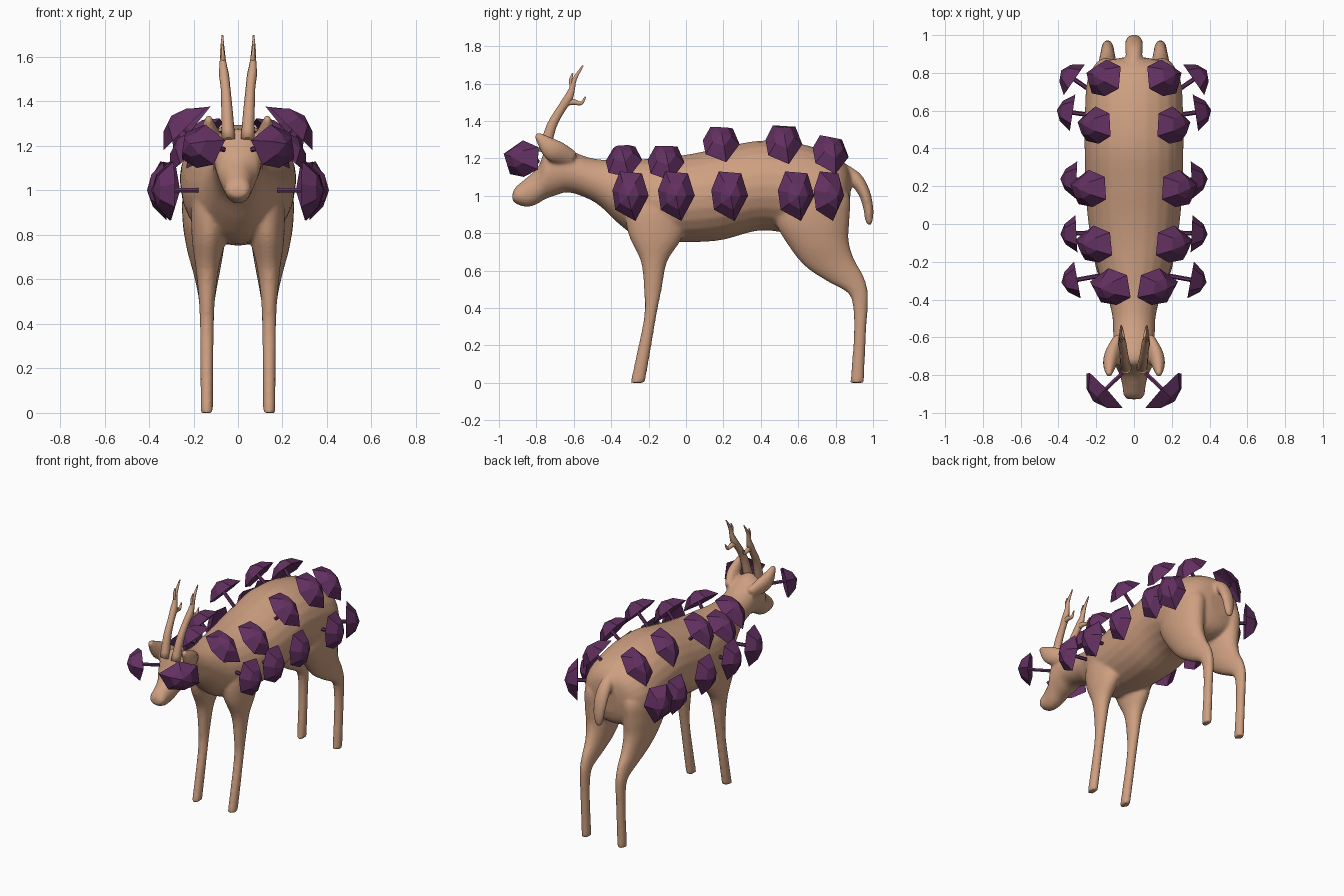
import bpy, bmesh, math
from mathutils import Vector

if "Cube" in bpy.data.objects:
    bpy.data.objects.remove(bpy.data.objects["Cube"])


def material(name, col):
    m = bpy.data.materials.new(name)
    m.diffuse_color = (*col, 1)
    m.use_nodes = True
    m.node_tree.nodes["Principled BSDF"].inputs["Base Color"].default_value = m.diffuse_color
    return m


TAN = material("tan hide", (0.62, 0.35, 0.22))
PURPLE = material("dark purple", (0.125, 0.03, 0.12))


def make(name, bm, mat, smooth):
    bmesh.ops.recalc_face_normals(bm, faces=bm.faces)
    for f in bm.faces:
        f.smooth = smooth
    me = bpy.data.meshes.new(name)
    bm.to_mesh(me)
    bm.free()
    ob = bpy.data.objects.new(name, me)
    bpy.context.collection.objects.link(ob)
    me.materials.append(mat)
    return ob


def spline(rows, sub):
    """Catmull-Rom interpolation of tuples."""
    out = []
    for i in range(len(rows) - 1):
        a, b, c, d = (rows[min(max(i + k, 0), len(rows) - 1)] for k in (-1, 0, 1, 2))
        for s in range(sub):
            t = s / sub
            out.append([q + .5 * t * (r - p + t * (2*p - 5*q + 4*r - s_ + t * (3*(q - r) + s_ - p)))
                        for p, q, r, s_ in zip(a, b, c, d)])
    out.append(list(rows[-1]))
    return out


def loft(bm, rows, sign=1, n=24, sub=4):
    """Oval rings; row = edge point (y,z), opposite edge point (y,z), half width, x centre."""
    rings = []
    for ty, tz, by, bz, rx, cx in spline(rows, sub):
        ring = []
        for k in range(n):
            a = 2 * math.pi * k / n
            s = math.sin(a)
            ring.append(bm.verts.new((sign * cx + rx * math.cos(a),
                                      (ty + by) / 2 + s * (ty - by) / 2,
                                      (tz + bz) / 2 + s * (tz - bz) / 2)))
        rings.append(ring)
    for r, q in zip(rings, rings[1:]):
        for k in range(n):
            j = (k + 1) % n
            bm.faces.new((r[k], r[j], q[j], q[k]))
    bm.faces.new(rings[0])
    bm.faces.new(rings[-1])


# torso, neck and head in one loft from rump to nose
torso = [(.885, 1.08, .87, .90, .07, 0), (.86, 1.16, .84, .82, .18, 0),
         (.78, 1.225, .76, .78, .245, 0), (.6, 1.28, .6, .79, .26, 0),
         (.4, 1.295, .4, .815, .262, 0), (.2, 1.26, .2, .765, .257, 0),
         (.05, 1.228, .05, .752, .247, 0), (-.1, 1.205, -.1, .755, .225, 0),
         (-.25, 1.195, -.25, .775, .19, 0), (-.38, 1.19, -.36, .85, .145, 0),
         (-.5, 1.2, -.48, .96, .115, 0), (-.6, 1.235, -.62, 1.017, .11, 0),
         (-.68, 1.275, -.7, 1.0, .108, 0), (-.745, 1.265, -.755, .98, .1, 0),
         (-.79, 1.155, -.8, .953, .077, 0), (-.86, 1.09, -.85, .94, .062, 0),
         (-.908, 1.05, -.90, .953, .056, 0), (-.928, 1.015, -.928, .972, .038, 0)]
front_leg = [(-.298, 0, -.22, 0, .028, .14), (-.265, .15, -.193, .15, .029, .14),
             (-.223, .36, -.158, .36, .031, .14), (-.225, .5, -.13, .5, .036, .14),
             (-.242, .65, -.10, .65, .052, .138), (-.31, .8, -.02, .78, .078, .13),
             (-.32, .95, 0, .95, .09, .115), (-.25, 1.1, -.05, 1.1, .06, .09)]
hind_leg = [(.878, 0, .952, 0, .028, .14), (.897, .25, .962, .25, .029, .14),
            (.893, .4, .972, .4, .03, .14), (.865, .48, .972, .49, .034, .14),
            (.76, .54, .95, .57, .044, .14), (.64, .62, .90, .66, .062, .142),
            (.55, .73, .87, .76, .085, .147), (.48, .86, .875, .88, .1, .15),
            (.5, 1.0, .875, 1.0, .1, .145), (.6, 1.12, .8, 1.12, .06, .13)]
ear = [(-.58, 1.23, -.62, 1.16, .03, .08), (-.65, 1.28, -.72, 1.18, .042, .113),
       (-.72, 1.312, -.77, 1.225, .036, .128), (-.795, 1.342, -.81, 1.315, .014, .132)]
tail = [(.84, 1.18, .82, 1.1, .035, 0), (.93, 1.12, .88, 1.06, .045, 0),
        (.978, 1.04, .925, 1.0, .047, 0), (1.0, .95, .948, .93, .042, 0),
        (1.0, .87, .957, .87, .028, 0), (.988, .842, .972, .842, .014, 0)]
bm = bmesh.new()
loft(bm, torso)
loft(bm, tail)
for s in (1, -1):
    for part in (front_leg, hind_leg, ear):
        loft(bm, part, s)
body = make("deer_body", bm, TAN, True)
# fuse into one skin and soften the joins
rm = body.modifiers.new("fuse", 'REMESH')
rm.mode = 'VOXEL'
rm.voxel_size = 0.011
rm.use_smooth_shade = True
sm = body.modifiers.new("soften", 'SMOOTH')
sm.factor = .5
sm.iterations = 5


def path_rows(pts):
    """Turn a path of (x,y,z,r) into loft rows square to the path."""
    rows = []
    for i, (x, y, z, r) in enumerate(pts):
        a, b = pts[max(i - 1, 0)], pts[min(i + 1, len(pts) - 1)]
        dy, dz = b[1] - a[1], b[2] - a[2]
        l = math.hypot(dy, dz)
        oy, oz = -dz / l * r, dy / l * r
        rows.append((y + oy, z + oz, y - oy, z - oz, r * .9, x))
    return rows


# antlers with a back tine and a small front tine
beam = [(.043, -.76, 1.23, .034), (.05, -.72, 1.37, .028), (.056, -.67, 1.46, .024),
        (.063, -.63, 1.52, .025), (.067, -.61, 1.57, .017), (.07, -.595, 1.625, .012),
        (.07, -.55, 1.697, .004)]
back_tine = [(.06, -.645, 1.5, .02), (.063, -.6, 1.502, .017), (.066, -.56, 1.495, .011),
             (.068, -.537, 1.53, .004)]
front_tine = [(.067, -.61, 1.58, .012), (.069, -.617, 1.62, .009), (.07, -.605, 1.655, .004)]
bm = bmesh.new()
for s in (1, -1):
    for p in (beam, back_tine, front_tine):
        loft(bm, path_rows(p), s, 10, 3)
make("antlers", bm, TAN, True)

# faceted caps on thin stems
OUTLINE = [(-.06, .13), (.06, .12), (.097, 0), (.025, -.135), (-.085, -.075), (-.1, .03)]


def cap(bm, c, n, along):
    """along = direction of the short axis; n = outward direction."""
    c, n = Vector(c), Vector(n).normalized()
    w = Vector(along)
    w = (w - n * w.dot(n)).normalized()
    u = n.cross(w) * -1
    if u.z < -.01:
        u = -u
    ring = lambda k, h: [bm.verts.new(c + (w * a + u * b) * k + n * h) for a, b in OUTLINE]
    rim, mid = ring(1, 0), ring(.55, .06)
    top, under = bm.verts.new(c + n * .085), bm.verts.new(c + n * .025)
    for i in range(6):
        j = (i + 1) % 6
        bm.faces.new((rim[i], rim[j], mid[j], mid[i]))
        bm.faces.new((mid[i], mid[j], top))
        bm.faces.new((rim[j], rim[i], under))
    # stem
    ends = [[bm.verts.new(c + n * h + (w * math.cos(a) + u * math.sin(a)) * .012)
             for a in [k * math.pi / 3 for k in range(6)]] for h in (-.13, .03)]
    for i in range(6):
        j = (i + 1) % 6
        bm.faces.new((ends[0][i], ends[0][j], ends[1][j], ends[1][i]))
    bm.faces.new(ends[0])
    bm.faces.new(ends[1])


Y = (0, 1, 0)
upper = [((.125, -.33, 1.18), (.6, -.15, .75)), ((.21, -.105, 1.175), (.7, -.05, .7)),
         ((.24, .19, 1.275), (.7, 0, .7)), ((.205, .525, 1.275), (.78, 0, .62)),
         ((.16, .775, 1.22), (.72, .2, .66))]
lower = [((.3, -.295, 1), (1, -.18, 0)), ((.305, -.05, 1), (1, -.05, 0)),
         ((.305, .235, 1), (1, .05, 0)), ((.325, .59, 1), (1, .15, 0)),
         ((.315, .765, 1), (.8, .55, 0))]
for name, caps, axis in (("upper_caps", upper, Y), ("lower_caps", lower, Y),
                         ("head_cap", [((.155, -.88, 1.2), (.7, -.68, .12))], (0, 0, 1))):
    bm = bmesh.new()
    for c, n in caps:
        cap(bm, c, n, axis)
    ob = make(name, bm, PURPLE, False)
    ob.modifiers.new("mirror", 'MIRROR').use_clip = False
